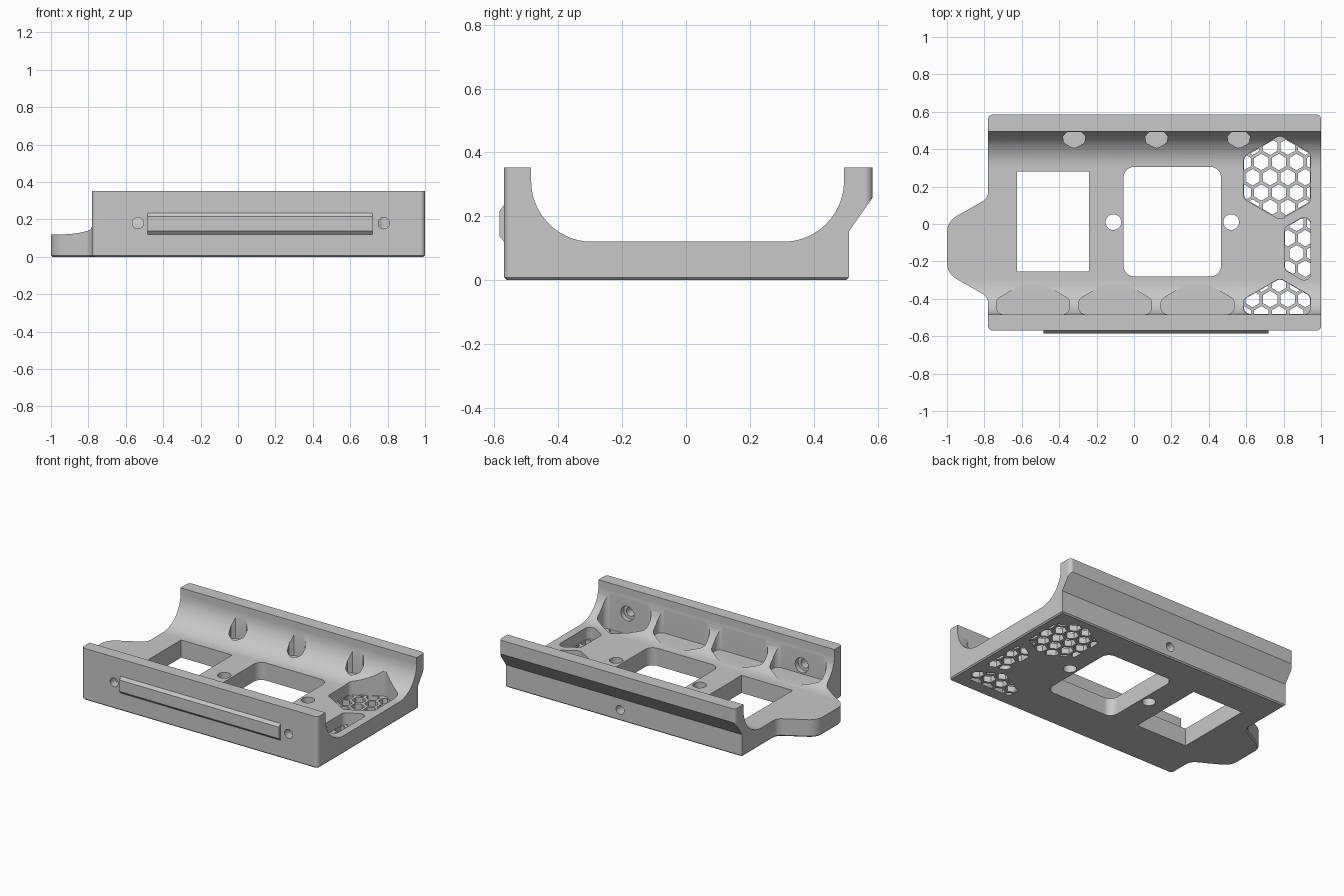
import bpy, bmesh, math
from mathutils import Vector

if "Cube" in bpy.data.objects:
    bpy.data.objects.remove(bpy.data.objects["Cube"], do_unlink=True)

grey = bpy.data.materials.new("plain grey")
grey.use_nodes = True
grey.diffuse_color = (0.58, 0.58, 0.58, 1)
grey.node_tree.nodes["Principled BSDF"].inputs["Base Color"].default_value = grey.diffuse_color


def rounded(corners, segs=6):
    """Polygon from (x, y, fillet radius) corners."""
    out = []
    for i, (x, y, r) in enumerate(corners):
        p = Vector((x, y))
        if r == 0:
            out.append(p)
            continue
        a = (Vector(corners[i - 1][:2]) - p).normalized()
        b = (Vector(corners[(i + 1) % len(corners)][:2]) - p).normalized()
        half = math.acos(max(-1, min(1, a.dot(b)))) / 2
        d = r / math.tan(half)
        c = p + (a + b).normalized() * (r / math.sin(half))
        s, e = p + a * d - c, p + b * d - c
        out += [c + s.lerp(e, k / segs).normalized() * r for k in range(segs + 1)]
    return out


def ngon(x, y, r, n, turn=0.0):
    return [Vector((x + r * math.cos(turn + math.tau * k / n),
                    y + r * math.sin(turn + math.tau * k / n))) for k in range(n)]


def cut_half(poly, origin, normal):
    """Keep the side of a convex polygon that the normal points to."""
    out = []
    for i, q in enumerate(poly):
        p = poly[i - 1]
        dp, dq = (p - origin).dot(normal), (q - origin).dot(normal)
        if dp * dq < 0:
            out.append(p.lerp(q, dp / (dp - dq)))
        if dq >= 0:
            out.append(q)
    return out


def clip(poly, frame):
    """Clip to a convex counter-clockwise frame."""
    for i, q in enumerate(frame):
        edge = q - frame[i - 1]
        if edge.length > 1e-5:
            poly = cut_half(poly, q, Vector((-edge.y, edge.x)))
    return poly


def area(poly):
    return abs(sum(poly[i - 1].x * q.y - poly[i - 1].y * q.x for i, q in enumerate(poly))) / 2


def prisms(name, parts, chamfer=0):
    """One object from (polygon, low, high, axis) prisms."""
    bm = bmesh.new()
    place = {"x": lambda p, h: (h, p[0], p[1]),
             "y": lambda p, h: (p[0], h, p[1]),
             "z": lambda p, h: (p[0], p[1], h)}
    for poly, lo, hi, axis in parts:
        low = [bm.verts.new(place[axis](p, lo)) for p in poly]
        top = [bm.verts.new(place[axis](p, hi)) for p in poly]
        bm.faces.new(low)
        bm.faces.new(top)
        for i in range(len(poly)):
            bm.faces.new((low[i - 1], low[i], top[i], top[i - 1]))
    bmesh.ops.remove_doubles(bm, verts=bm.verts, dist=1e-4)
    bmesh.ops.recalc_face_normals(bm, faces=bm.faces)
    if chamfer:
        edges = [e for e in bm.edges if all(v.co.z < 1e-4 for v in e.verts)]
        bmesh.ops.bevel(bm, geom=edges, offset=chamfer, segments=1, affect="EDGES")
    mesh = bpy.data.meshes.new(name)
    bm.to_mesh(mesh)
    bm.free()
    mesh.materials.append(grey)
    obj = bpy.data.objects.new(name, mesh)
    bpy.context.collection.objects.link(obj)
    return obj


def select(obj):
    bpy.ops.object.select_all(action="DESELECT")
    obj.select_set(True)
    bpy.context.view_layer.objects.active = obj


def boolean(obj, cutter, operation="DIFFERENCE"):
    cutter.hide_render = True
    mod = obj.modifiers.new("cut", "BOOLEAN")
    mod.operation, mod.solver, mod.object = operation, "EXACT", cutter
    select(obj)
    bpy.ops.object.modifier_apply(modifier=mod.name)
    bpy.data.objects.remove(cutter, do_unlink=True)


# Cradle: U-shaped section trimmed to the plan outline with its end tongue
section = rounded([(-0.6, 0, 0), (0.502, 0, 0), (0.51, 0.008, 0), (0.51, 0.152, 0),
                   (0.6, 0.28, 0), (0.6, 0.352, 0), (0.495, 0.352, 0),
                   (0.495, 0.12, 0.19), (-0.485, 0.12, 0.19),
                   (-0.485, 0.352, 0), (-0.6, 0.352, 0)], 16)
cradle = prisms("cradle", [(section, -1.1, 1.1, "x")])
outline = rounded([(-0.78, -0.57, 0.025), (1, -0.57, 0.025), (1, 0.585, 0.025),
                   (-0.78, 0.585, 0.025), (-0.78, 0.138, 0.06), (-1, 0.013, 0.1),
                   (-1, -0.265, 0.1), (-0.78, -0.39, 0.06)], 8)
boolean(cradle, prisms("plan", [(outline, 0, 0.5, "z")], 0.008), "INTERSECT")

# Hexagonal pockets on one lattice, kept inside the walls
inside = [Vector(p) for p in ((-0.77, -0.483), (0.945, -0.483), (0.945, 0.493), (-0.77, 0.493))]


def pocket(x, y):
    poly = clip(ngon(x, y, 0.225, 6, math.pi / 6), inside)
    return rounded([(p.x, p.y, 0.035) for p in poly])


wall_sites = [(-0.54, -0.515), (-0.1, -0.515), (0.34, -0.515),
              (-0.32, 0.627), (0.12, 0.627), (0.56, 0.627)]
vent_sites = [(0.78, -0.515), (1.0, -0.132), (0.78, 0.248)]
vents = [pocket(*s) for s in vent_sites]
boolean(cradle, prisms("pockets", [(pocket(*s), 0.122, 0.5, "z") for s in wall_sites]
                       + [(v, 0.04, 0.5, "z") for v in vents]))

# Honeycomb grilles in the vent pocket floors
pitch = 0.094
cells = []
for vent in vents:
    mid = sum(vent, Vector((0, 0))) / len(vent)
    frame = [mid + (p - mid) * 0.98 for p in vent]
    for row in range(-10, 4):
        for col in range(-4, 5):
            x = 0.728 + pitch * (col + 0.5 * (row % 2))
            y = 0.25 + pitch * 0.866 * row
            cell = clip(ngon(x, y, 0.044, 6, math.pi / 6), frame)
            if len(cell) > 2 and area(cell) > 0.0004:
                cells.append((cell, -0.05, 0.06, "z"))
boolean(cradle, prisms("cells", cells))


# Floor openings and screw holes
def box(x0, x1, y0, y1, r):
    return rounded([(x0, y0, r), (x1, y0, r), (x1, y1, r), (x0, y1, r)], 8)


holes = [(box(-0.625, -0.24, -0.255, 0.28, 0), -0.1, 0.3, "z"),
         (box(-0.055, 0.465, -0.28, 0.305, 0.055), -0.1, 0.3, "z"),
         (ngon(0.14, 0.075, 0.03, 32), 0.38, 0.7, "y")]
holes += [(ngon(x, 0.01, 0.042, 32), -0.1, 0.3, "z") for x in (-0.11, 0.52)]
holes += [(ngon(x, 0.18, 0.03, 32), -0.7, -0.4, "y") for x in (-0.535, 0.78)]
boolean(cradle, prisms("holes", holes))
boolean(cradle, prisms("counterbores", [(ngon(x, 0.18, 0.05, 32), -0.515, -0.4, "y")
                                        for x in (-0.535, 0.78)]))

# Chamfered rail on the front wall
rail = prisms("front_rail", [([(-0.56, 0.12), (-0.57, 0.12), (-0.585, 0.137), (-0.585, 0.215),
                               (-0.57, 0.235), (-0.56, 0.235)], -0.485, 0.72, "x")])

for obj in (cradle, rail):
    select(obj)
    bpy.ops.object.shade_smooth_by_angle(angle=math.radians(30))
    obj.modifiers.new("even shading", "WEIGHTED_NORMAL").keep_sharp = True
